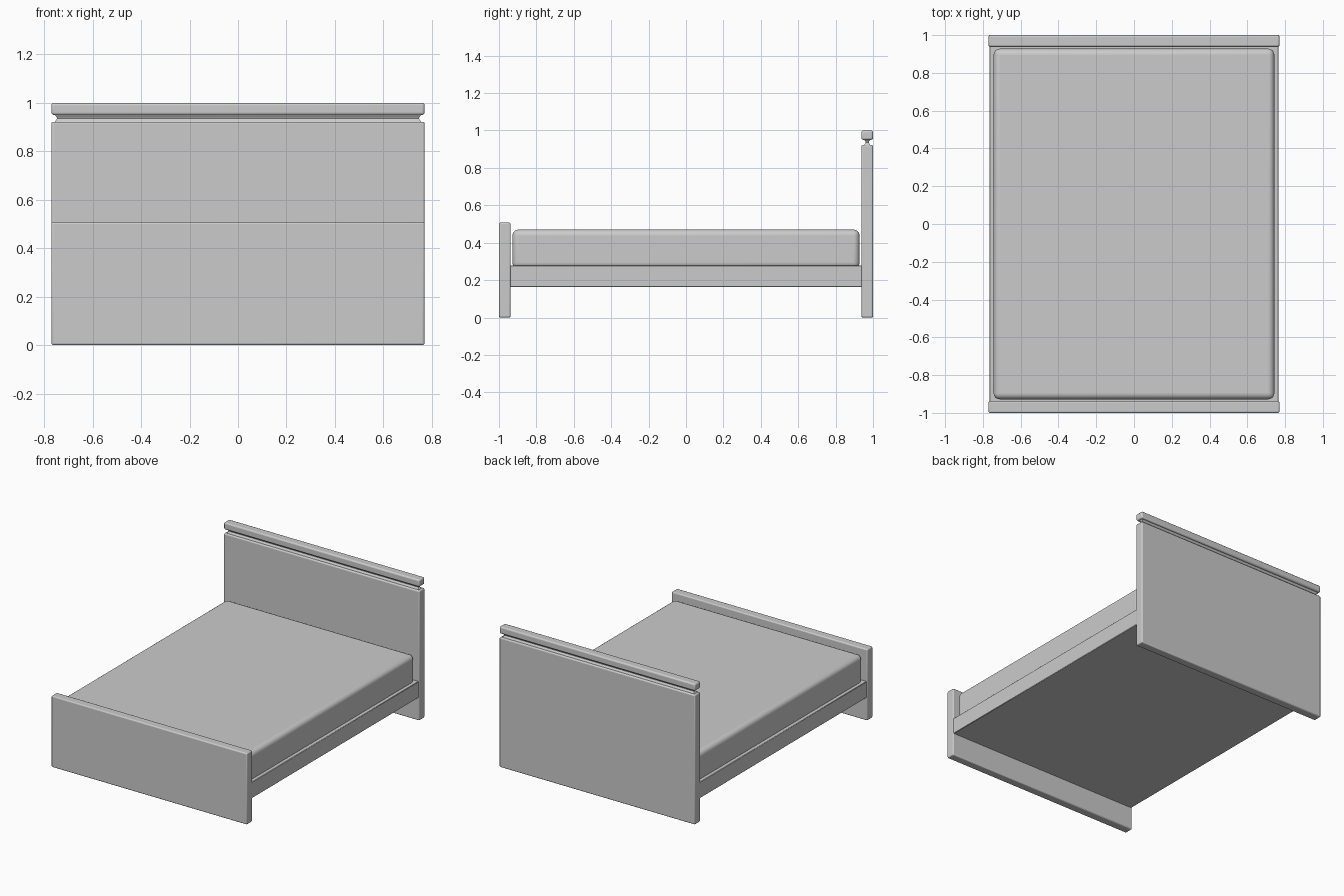
import bpy, bmesh, math

if "Cube" in bpy.data.objects:
    bpy.data.objects.remove(bpy.data.objects["Cube"])


def finish(obj, bevel, segments):
    """Round the edges and shade smooth while keeping sharp corners."""
    if bevel:
        mod = obj.modifiers.new("rounded_edges", 'BEVEL')
        mod.width = bevel
        mod.segments = segments
        mod.limit_method = 'ANGLE'
    bpy.ops.object.select_all(action='DESELECT')
    obj.select_set(True)
    bpy.context.view_layer.objects.active = obj
    bpy.ops.object.shade_smooth_by_angle(angle=math.radians(35))


def box(name, x, y0, y1, z0, z1, bevel=0.008, segments=3):
    """Box symmetric in x with half width x."""
    bm = bmesh.new()
    bmesh.ops.create_cube(bm, size=1)
    for v in bm.verts:
        v.co.x *= 2 * x
        v.co.y = y0 if v.co.y < 0 else y1
        v.co.z = z0 if v.co.z < 0 else z1
    mesh = bpy.data.meshes.new(name)
    bm.to_mesh(mesh)
    bm.free()
    obj = bpy.data.objects.new(name, mesh)
    bpy.context.collection.objects.link(obj)
    finish(obj, bevel, segments)
    return obj


def loft(name, x, y0, y1, profile):
    """Stack of rectangles; profile gives (inset, z) per ring."""
    bm = bmesh.new()
    rings = []
    for inset, z in profile:
        a, b, c = x - inset, y0 + inset, y1 - inset
        rings.append([bm.verts.new(p) for p in
                      ((-a, b, z), (a, b, z), (a, c, z), (-a, c, z))])
    for lo, hi in zip(rings, rings[1:]):
        for i in range(4):
            j = (i + 1) % 4
            bm.faces.new((lo[i], lo[j], hi[j], hi[i]))
    bm.faces.new(rings[0][::-1])
    bm.faces.new(rings[-1])
    mesh = bpy.data.meshes.new(name)
    bm.to_mesh(mesh)
    bm.free()
    obj = bpy.data.objects.new(name, mesh)
    bpy.context.collection.objects.link(obj)
    finish(obj, 0, 0)
    return obj


W = 0.77
# End boards
box("footboard", W, -1.0, -0.938, 0.0, 0.507)
box("headboard_panel", W, 0.938, 1.0, 0.0, 0.922)

# Headboard cap rail and the waisted moulding below it
box("headboard_cap", W, 0.938, 1.0, 0.95, 1.0, 0.01)
loft("headboard_neck", W, 0.938, 1.0,
     [(0.012, 0.918), (0.016, 0.925), (0.021, 0.93), (0.023, 0.936),
      (0.021, 0.942), (0.016, 0.947), (0.012, 0.954)])

# Solid bed base between the boards
box("bed_base", 0.765, -0.95, 0.95, 0.163, 0.279, 0.003, 1)

# Soft-edged mattress, slightly sunk into the base
box("mattress", 0.743, -0.928, 0.928, 0.262, 0.47, 0.032, 6)
